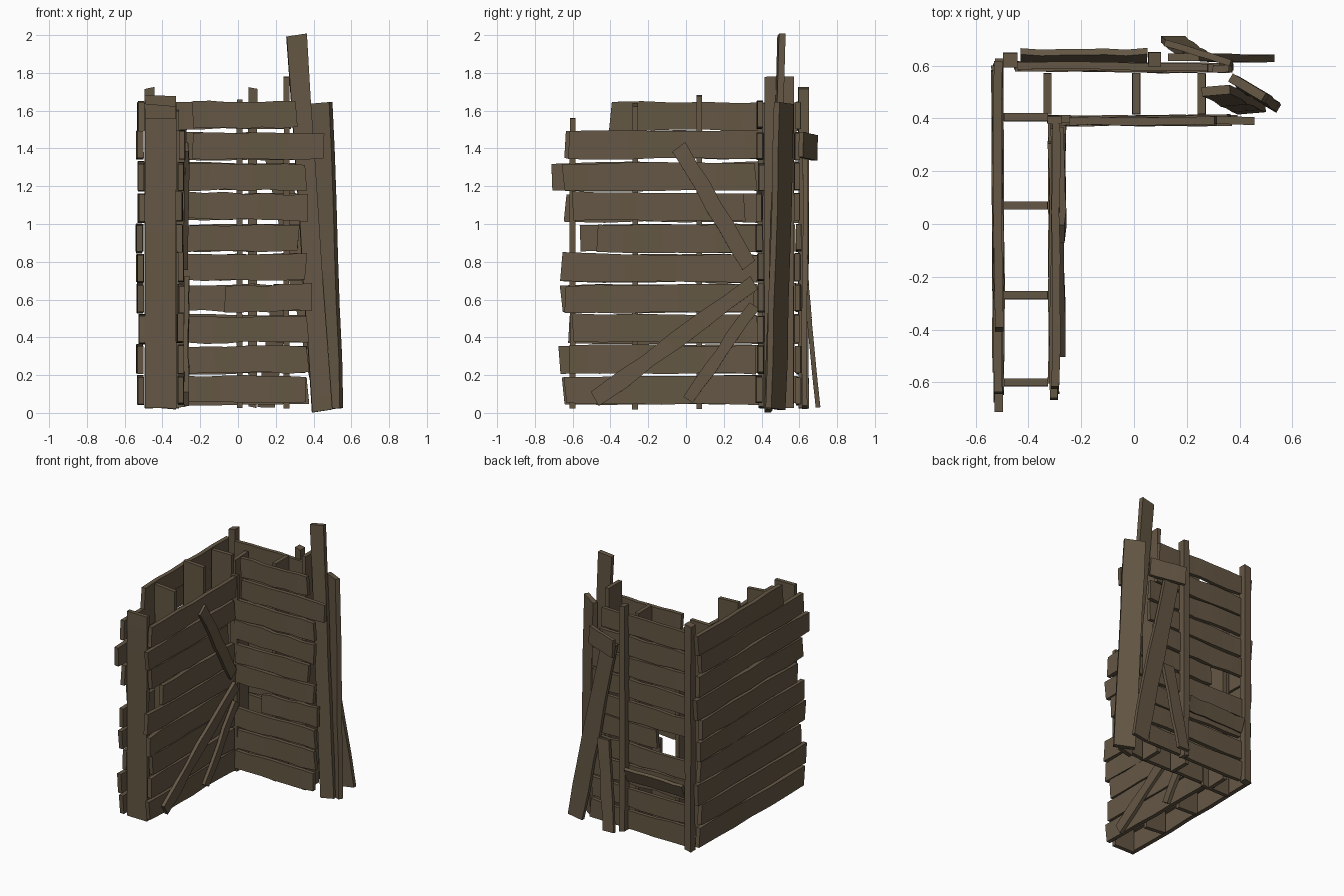
import bpy, bmesh, random
from mathutils import Vector

if "Cube" in bpy.data.objects:
    bpy.data.objects.remove(bpy.data.objects["Cube"])

random.seed(7)
wood = bpy.data.materials.new("weathered brown wood")
wood.diffuse_color = (0.128, 0.095, 0.058, 1)
wood.use_nodes = True
wood.node_tree.nodes["Principled BSDF"].inputs["Base Color"].default_value = wood.diffuse_color


def plank(name, p, q, width, thick, across, seg=6, wob=0.006, bow=0.004):
    """Slightly warped board from p to q; 'across' is the direction of its width."""
    p, q = Vector(p), Vector(q)
    along = (q - p).normalized()
    a = Vector(across)
    a = (a - along * a.dot(along)).normalized()
    n = along.cross(a)
    bm = bmesh.new()
    rings = []
    skew = random.uniform(-0.008, 0.008)
    for i in range(seg + 1):
        c = p.lerp(q, i / seg) + n * random.uniform(-bow, bow)
        hi = width / 2 + random.uniform(-wob, wob)
        lo = width / 2 + random.uniform(-wob, wob)
        s = skew if i in (0, seg) else 0
        rings.append([bm.verts.new(c + a * u + n * v + along * s * (1 if u > 0 else -1))
                      for u, v in ((-lo, -thick / 2), (hi, -thick / 2),
                                   (hi, thick / 2), (-lo, thick / 2))])
    for r, s in zip(rings, rings[1:]):
        for k in range(4):
            bm.faces.new((r[k], r[(k + 1) % 4], s[(k + 1) % 4], s[k]))
    bm.faces.new(rings[0][::-1])
    bm.faces.new(rings[-1])
    bmesh.ops.recalc_face_normals(bm, faces=bm.faces)
    me = bpy.data.meshes.new(name)
    bm.to_mesh(me)
    bm.free()
    me.materials.append(wood)
    ob = bpy.data.objects.new(name, me)
    bpy.context.collection.objects.link(ob)
    return ob


Z, X, Y = (0, 0, 1), (1, 0, 0), (0, 1, 0)


def row_z(i):
    return 0.12 + 0.162 * i


def tilt():
    return random.uniform(-0.008, 0.008)


# Left wing, outer cladding: (start y, end y) per row, bottom to top
outer = [(-.65, .60), (-.67, .58), (-.62, .61), (-.66, .59), (-.65, .60),
         (-.56, .58), (-.64, .62), (-.71, .60), (-.64, .58), (-.40, .61)]
for i, (a, b) in enumerate(outer):
    z, x = row_z(i), -0.512 + random.uniform(-.006, .006)
    plank("left_outer_plank", (x, a, z + tilt()), (x - .006, b, z + tilt()), .148, .032, Z)

# Left wing, inner cladding (one row shorter)
inner = [(-.64, .38), (-.62, .37), (-.60, .38), (-.64, .36), (-.66, .38),
         (-.47, .38), (-.60, .31), (-.65, .37), (-.62, .38)]
for i, (a, b) in enumerate(inner):
    z, x = row_z(i), -0.302 + random.uniform(-.008, .008)
    plank("left_inner_plank", (x, a, z + tilt()), (x, b, z + tilt()), .148, .03, Z)

# Back wing, front cladding: (start x, end x) per row
front = [(-.29, .36), (-.28, .37), (-.29, .37), (-.07, .39), (-.28, .36),
         (-.28, .32), (-.29, .37), (-.28, .36), (-.24, .455), (-.24, .31)]
for i, (a, b) in enumerate(front):
    z, y = row_z(i), 0.392 + random.uniform(-.006, .006)
    plank("back_wing_front_plank", (a, y, z + tilt()), (b, y, z + tilt()), .14, .03, Z)

# Back wing, rear cladding (a gap is left near the corner in the fifth row)
rear = [(-.44, .37), (-.45, .36), (-.44, .37), (-.45, .34), (-.18, .34),
        (-.45, .32), (-.44, .36), (-.45, .36), (-.44, .30), (-.44, .28)]
for i, (a, b) in enumerate(rear):
    z, y = row_z(i), 0.588 + random.uniform(-.006, .006)
    plank("back_wing_rear_plank", (a, y + .008, z + tilt()), (b, y, z + tilt()), .14, .028, Z)

# Flat upright studs inside the left wing
for y, top in ((-.60, 1.56), (-.27, 1.63), (.07, 1.68), (.405, 1.64)):
    plank("left_wing_stud", (-.41, y, .025), (-.41, y, top), .166, .03, X, wob=.001, bow=.001)

# Flat upright studs inside the back wing
for x, top in ((-.328, 1.60), (.008, 1.66), (.257, 1.78)):
    plank("back_wing_stud", (x, .493, .025), (x, .493, top), .156, .03, Y, wob=.001, bow=.001)

# Square posts on the rear face, and a slim corner upright
for x, w in ((-.468, .052), (.078, .046)):
    plank("rear_post", (x, .622, .03), (x, .622, 1.72), w, .055, X, wob=.002, bow=.002)
plank("inner_corner_post", (-.30, .396, .03), (-.30, .396, 1.50), .055, .028, X, wob=.002)

# Diagonal braces on the inner face of the left wing
plank("long_brace", (-.275, -.48, .07), (-.272, .36, .69), .085, .025, Z)
plank("short_brace", (-.275, .01, .07), (-.272, .36, .57), .065, .025, Z)
plank("upper_brace", (-.272, -.035, 1.41), (-.275, .33, .78), .085, .025, Z)

# Boards closing the free end of the back wing
plank("tall_end_board", (.445, .435, .01), (.31, .505, 2.0), .105, .035, (1, .08, 0), wob=.003)
plank("diagonal_end_board", (.485, .475, .02), (.43, .52, 1.64), .15, .035, (.84, -.5, 0), wob=.003)

# Loose boards leaning at the rear
plank("wide_leaning_board", (.475, .628, .03), (.19, .632, 1.42), .125, .028, X)
plank("short_leaning_board", (.15, .698, .03), (.235, .635, .68), .09, .025, X, bow=.003)
plank("sprung_plank", (.37, .61, 1.42), (.12, .685, 1.40), .135, .025, Z, wob=.003)
plank("fallen_plank", (-.43, .632, .46), (.05, .632, .46), .10, .025, (0, .4, 1))

# Soft shading along each board, crisp corners
for ob in bpy.data.objects:
    ob.select_set(True)
bpy.context.view_layer.objects.active = bpy.data.objects[0]
bpy.ops.object.shade_smooth_by_angle(angle=0.6)
